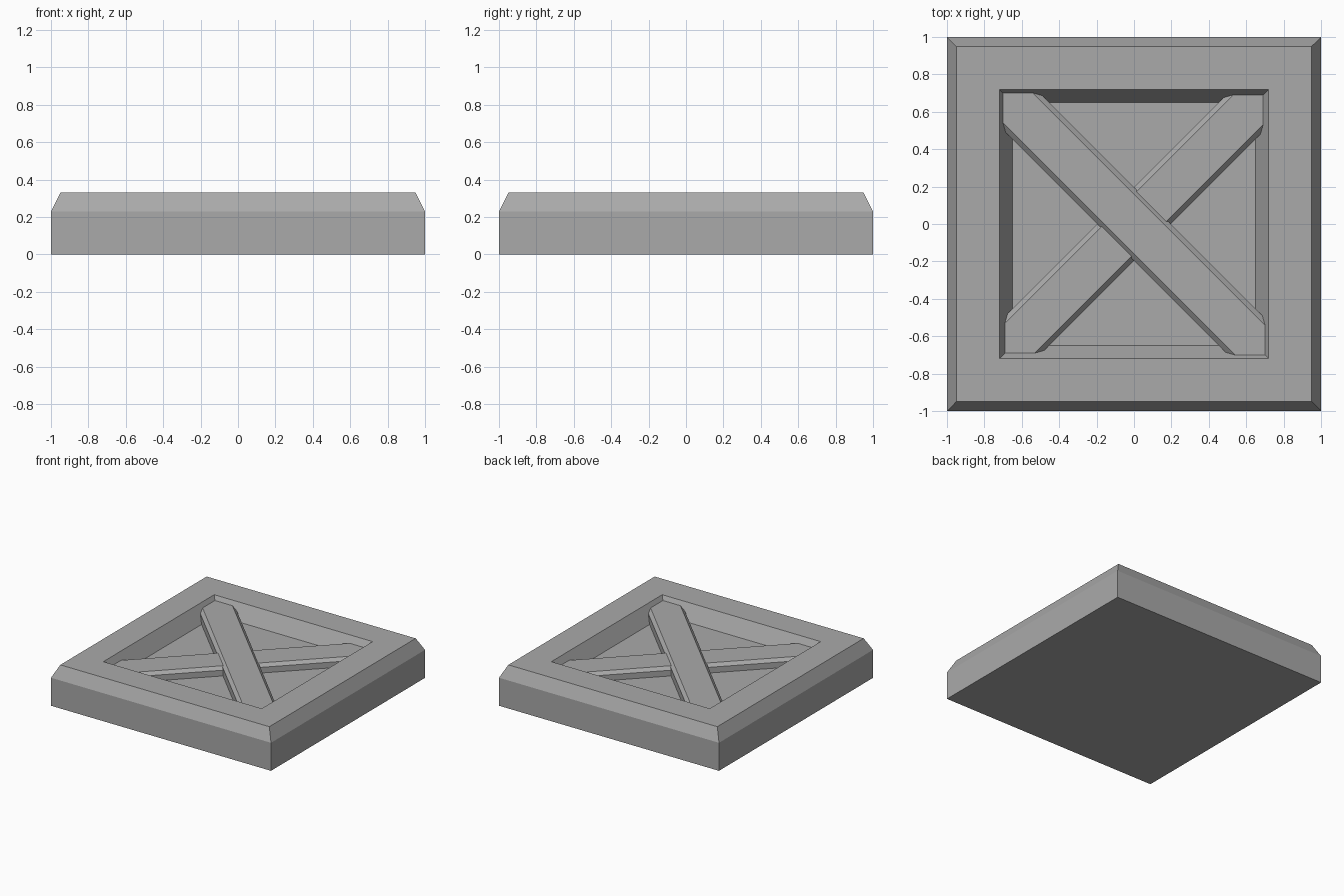
import bpy
import bmesh
from math import radians

cube = bpy.data.objects.get("Cube")
if cube:
    bpy.data.objects.remove(cube, do_unlink=True)

GREY = (0.4, 0.4, 0.4, 1)
grey = bpy.data.materials.new("plain grey")
grey.use_nodes = True
grey.diffuse_color = GREY
grey.node_tree.nodes["Principled BSDF"].inputs["Base Color"].default_value = GREY


def loft(name, rings):
    """Join equal-length rings of points and cap both ends."""
    bm = bmesh.new()
    loops = [[bm.verts.new(p) for p in ring] for ring in rings]
    for a, b in zip(loops, loops[1:]):
        for i in range(len(a)):
            j = (i + 1) % len(a)
            bm.faces.new((a[i], a[j], b[j], b[i]))
    bm.faces.new(loops[0][::-1])
    bm.faces.new(loops[-1])
    bmesh.ops.recalc_face_normals(bm, faces=bm.faces)
    mesh = bpy.data.meshes.new(name)
    bm.to_mesh(mesh)
    bm.free()
    mesh.materials.append(grey)
    obj = bpy.data.objects.new(name, mesh)
    bpy.context.collection.objects.link(obj)
    return obj


def square(half, z):
    return [(-half, -half, z), (half, -half, z), (half, half, z), (-half, half, z)]


# Tray: bevelled border with a sloped recess and a closed underside
loft("frame_panel", [square(h, z) for h, z in
     ((1, 0), (1, 0.23), (0.95, 0.33), (0.72, 0.33), (0.65, 0.205))])


# Crossed planks with chamfered upper edges, ends sunk into the border
def brace(name, top, angle):
    half, chamfer, base, reach = 0.138, 0.025, 0.15, 1.05
    profile = [(-half, base), (half, base), (half, top - chamfer),
               (half - chamfer, top), (chamfer - half, top), (-half, top - chamfer)]
    obj = loft(name, [[(x, y, z) for y, z in profile] for x in (-reach, reach)])
    obj.rotation_euler.z = radians(angle)


brace("upper_brace", 0.295, -45)
brace("lower_brace", 0.277, 45)
